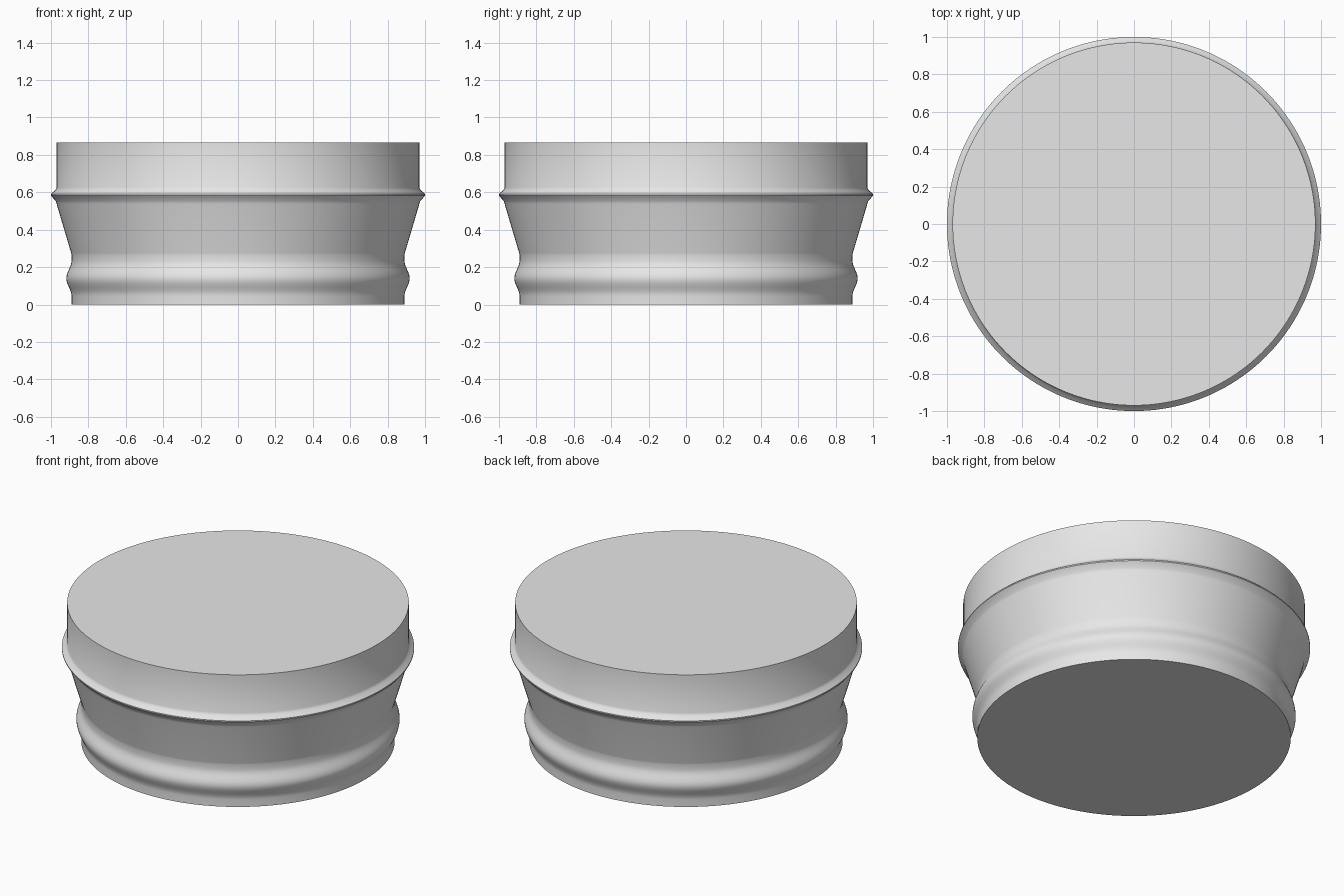
import bpy
import bmesh
from math import cos, pi, tau, radians

cube = bpy.data.objects.get("Cube")
if cube:
    bpy.data.objects.remove(cube, do_unlink=True)

SEGMENTS = 160
FOOT_R, BODY_R, RIM_R, HEIGHT = 0.89, 0.97, 1.0, 0.865

grey = bpy.data.materials.new("plain grey")
grey.use_nodes = True
color = (0.8, 0.8, 0.8, 1)
grey.diffuse_color = color
grey.node_tree.nodes["Principled BSDF"].inputs["Base Color"].default_value = color


def swell(z0, z1, radius, bulge, steps):
    """Profile points of a soft rounded band between two heights."""
    return [(radius + bulge * (1 - cos(tau * i / steps)) / 2,
             z0 + (z1 - z0) * i / steps) for i in range(steps + 1)]


def lathe(name, profile):
    """Turn a profile around z and close both ends with flat caps."""
    bm = bmesh.new()
    verts = [bm.verts.new((r, 0, z)) for r, z in profile]
    edges = [bm.edges.new(pair) for pair in zip(verts, verts[1:])]
    bmesh.ops.spin(bm, geom=verts + edges, cent=(0, 0, 0), axis=(0, 0, 1),
                   angle=tau, steps=SEGMENTS)
    bmesh.ops.remove_doubles(bm, verts=bm.verts[:], dist=0.0001)
    bmesh.ops.holes_fill(bm, edges=[e for e in bm.edges if e.is_boundary], sides=0)
    bmesh.ops.recalc_face_normals(bm, faces=bm.faces[:])
    mesh = bpy.data.meshes.new(name)
    bm.to_mesh(mesh)
    bm.free()
    mesh.materials.append(grey)
    obj = bpy.data.objects.new(name, mesh)
    bpy.context.collection.objects.link(obj)
    return obj


# Foot with its rounded band
profile = [(FOOT_R, 0)] + swell(0.045, 0.235, FOOT_R, 0.028, 16)
# Flared waist
profile += [(FOOT_R, 0.265), (FOOT_R + 0.002, 0.275), (BODY_R - 0.004, 0.525)]
# Pointed rim ridge, hollowed above and below
profile += [(BODY_R, 0.54), (BODY_R + 0.004, 0.552), (RIM_R - 0.006, 0.575),
            (RIM_R, 0.583), (RIM_R, 0.59), (RIM_R - 0.006, 0.597),
            (BODY_R + 0.006, 0.612), (BODY_R, 0.625)]
# Straight upper drum
profile += [(BODY_R, HEIGHT)]

body = lathe("turned_drum", profile)

bpy.ops.object.select_all(action='DESELECT')
body.select_set(True)
bpy.context.view_layer.objects.active = body
bpy.ops.object.shade_smooth_by_angle(angle=radians(35))
